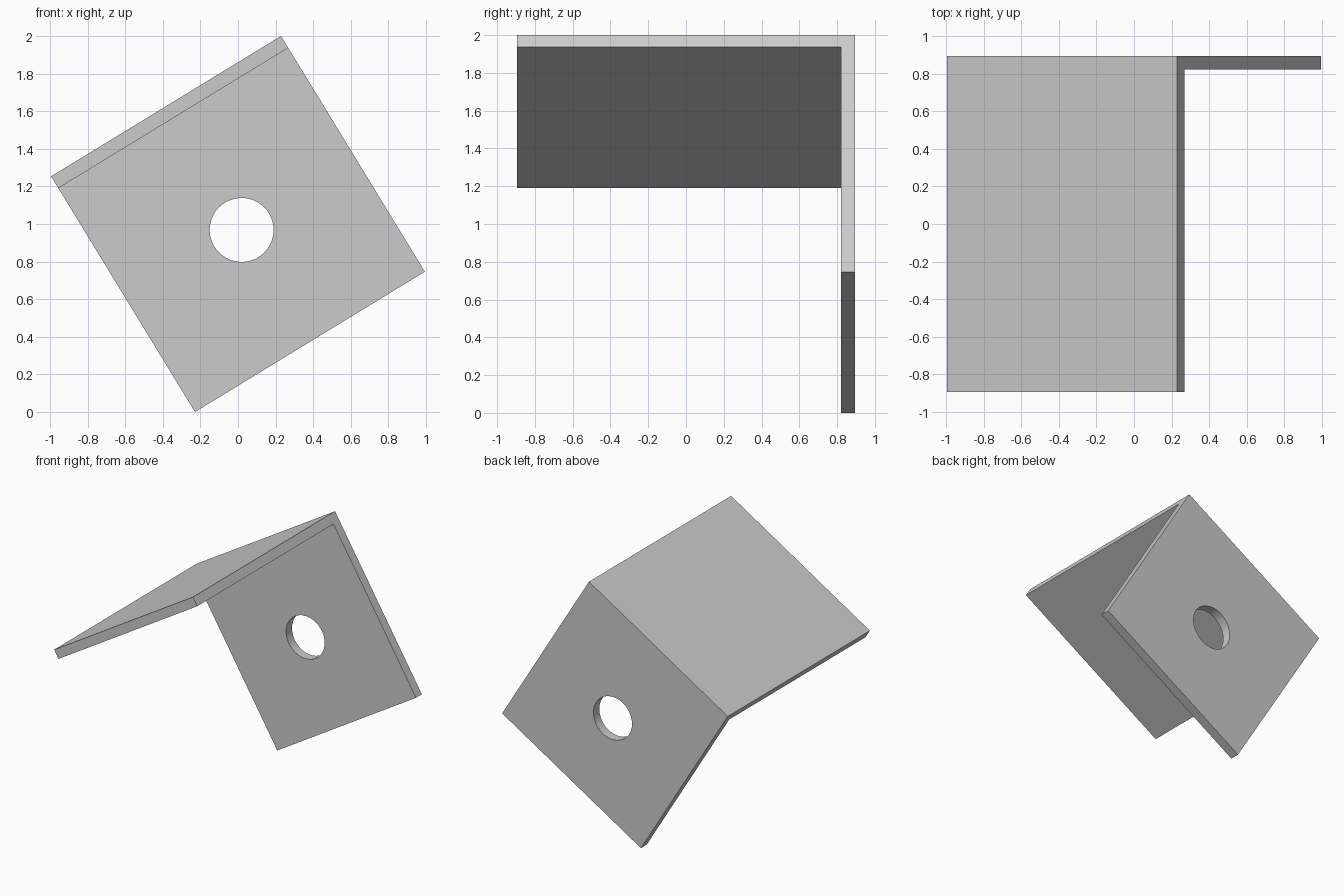
import bpy, bmesh
from math import radians
from mathutils import Matrix

if "Cube" in bpy.data.objects:
    bpy.data.objects.remove(bpy.data.objects["Cube"])

W, H, D, T = 1.433, 1.469, 1.79, 0.074   # width, height, depth, plate thickness
HOLE_R = 0.17
TILT = Matrix.Translation((0, 0, 1)) @ Matrix.Rotation(radians(-31.4), 4, 'Y')

# L-shaped section (y, z), extruded along x
y, z = D / 2, H / 2
section = [(-y, z), (-y, z - T), (y - T, z - T), (y - T, -z), (y, -z), (y, z)]
bm = bmesh.new()
face = bm.faces.new([bm.verts.new((-W / 2, a, b)) for a, b in section])
ext = bmesh.ops.extrude_face_region(bm, geom=[face])
bmesh.ops.translate(bm, vec=(W, 0, 0),
                    verts=[v for v in ext["geom"] if isinstance(v, bmesh.types.BMVert)])
bmesh.ops.recalc_face_normals(bm, faces=bm.faces)
mesh = bpy.data.meshes.new("angle_bracket")
bm.to_mesh(mesh)
bm.free()
bracket = bpy.data.objects.new("angle_bracket", mesh)
bpy.context.collection.objects.link(bracket)
bracket.matrix_world = TILT

# Round hole through the middle of the hanging plate
bpy.ops.mesh.primitive_cylinder_add(vertices=64, radius=HOLE_R, depth=0.4)
cutter = bpy.context.object
cutter.name = "hole_cutter"
cutter.matrix_world = (TILT @ Matrix.Translation((0, y - T / 2, -T / 2))
                       @ Matrix.Rotation(radians(90), 4, 'X'))
cutter.hide_render = True

bpy.context.view_layer.update()
mod = bracket.modifiers.new("hole", 'BOOLEAN')
mod.object = cutter
mod.operation = 'DIFFERENCE'
mod.solver = 'EXACT'

# Apply the cut, drop the helper, smooth only the bore
bpy.ops.object.select_all(action='DESELECT')
bracket.select_set(True)
bpy.context.view_layer.objects.active = bracket
bpy.ops.object.modifier_apply(modifier="hole")
bpy.data.objects.remove(cutter)
bpy.ops.object.shade_smooth_by_angle(angle=radians(30))
